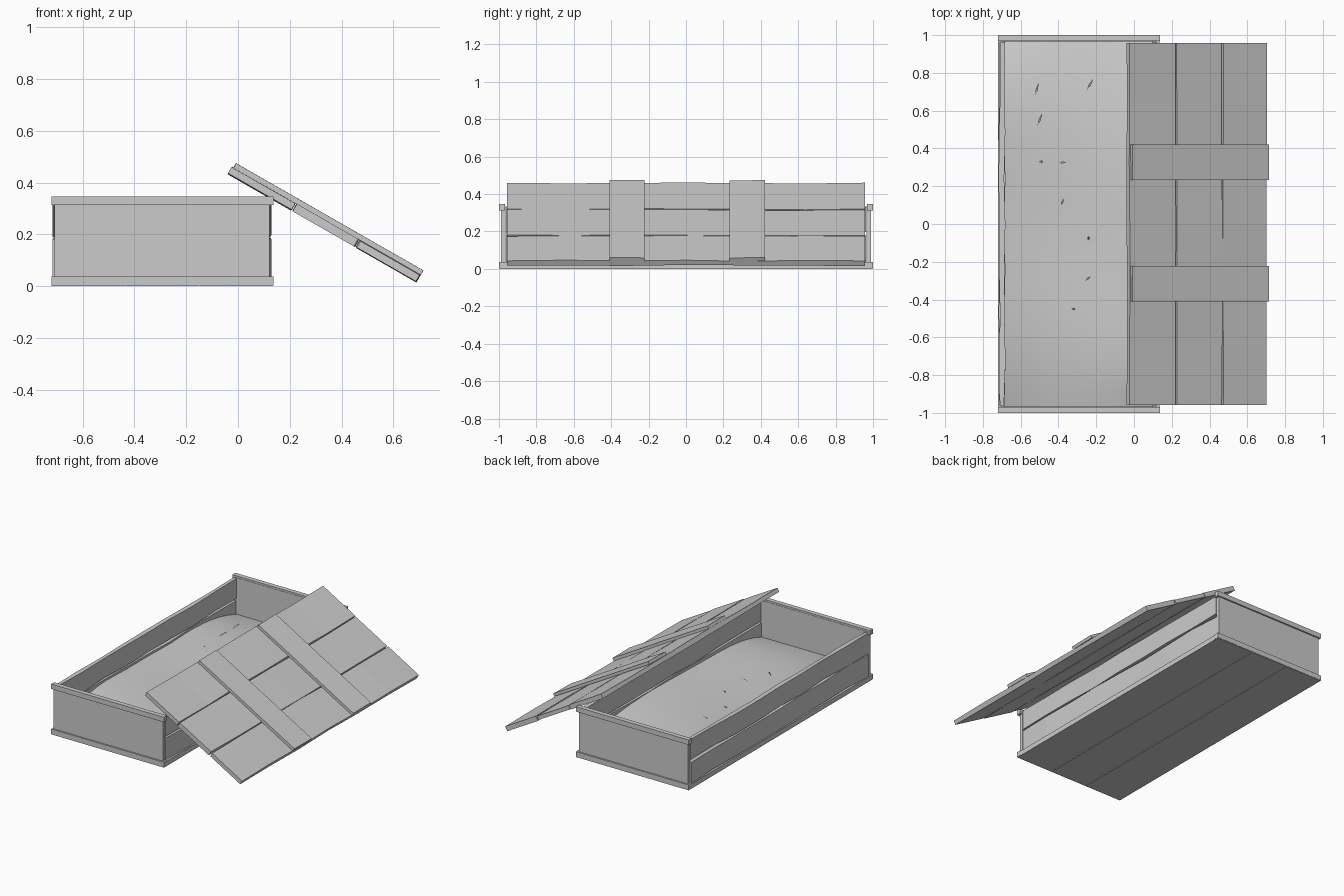
import bpy, bmesh, math, random
from mathutils import Matrix

if "Cube" in bpy.data.objects:
    bpy.data.objects.remove(bpy.data.objects["Cube"])

random.seed(4)


def finish(name, bm):
    bmesh.ops.recalc_face_normals(bm, faces=bm.faces)
    me = bpy.data.meshes.new(name)
    bm.to_mesh(me)
    bm.free()
    ob = bpy.data.objects.new(name, me)
    bpy.context.collection.objects.link(ob)
    return ob


def board(name, x, y, z, segs=1, wear=0.0, matrix=None):
    """Box between (min, max) pairs, cut along y, with slightly worn edges."""
    bm = bmesh.new()
    rings = []
    for i in range(segs + 1):
        yy = y[0] + (y[1] - y[0]) * i / segs
        j = [random.uniform(-wear, wear) for _ in range(4)]
        rings.append([bm.verts.new(p) for p in (
            (x[0] + j[0], yy, z[0] + j[2]), (x[1] + j[1], yy, z[0] + j[2]),
            (x[1] + j[1], yy, z[1] + j[3]), (x[0] + j[0], yy, z[1] + j[3]))])
    for a, b in zip(rings, rings[1:]):
        for k in range(4):
            bm.faces.new((a[k], a[(k + 1) % 4], b[(k + 1) % 4], b[k]))
    bm.faces.new(rings[0])
    bm.faces.new(rings[-1])
    if matrix:
        bm.transform(matrix)
    return finish(name, bm)


# crate floor: three long planks
for i in range(3):
    x0 = -0.719 + i * 0.286
    board(f"floor_plank_{i}", (x0, x0 + 0.283), (-0.998, 0.998), (0.0, 0.034))

# crate ends: panel with a rail above and below
for s, tag in ((-1, "front"), (1, "back")):
    def span(a, b):
        return tuple(sorted((s * a, s * b)))
    board(f"{tag}_end_panel", (-0.708, 0.122), span(0.966, 0.99), (0.01, 0.335))
    board(f"{tag}_bottom_rail", (-0.72, 0.138), span(0.966, 1.0), (0.003, 0.038))
    board(f"{tag}_top_rail", (-0.72, 0.138), span(0.968, 1.0), (0.313, 0.347))

# crate sides: two worn planks each
for x, tag in (((-0.712, -0.685), "left"), ((0.098, 0.125), "right")):
    board(f"{tag}_lower_plank", x, (-0.962, 0.962), (0.037, 0.181), 8, 0.005)
    board(f"{tag}_upper_plank", x, (-0.962, 0.962), (0.193, 0.331), 8, 0.005)


# packing straw: dips at the ends, banked up against the long sides
def straw_height(x, y):
    u = (x + 0.293) / 0.4
    v = y / 0.965
    middle = max(0, 1 - v ** 4)
    return 0.085 + middle * (0.05 + 0.035 * u * u + 0.006 * math.sin(5 * y + 3 * x))


bm = bmesh.new()
bmesh.ops.create_grid(bm, x_segments=10, y_segments=22, size=1)
for v in bm.verts:
    x, y = -0.293 + v.co.x * 0.393, v.co.y * 0.965
    v.co = (x, y, straw_height(x, y))
straw = finish("straw_bed", bm)
for p in straw.data.polygons:
    p.use_smooth = True

# loose straw slivers: x, y, length, heading
slivers = [(-0.515, 0.71, 0.08, 75), (-0.235, 0.735, 0.08, 60), (-0.5, 0.55, 0.08, 68),
           (-0.49, 0.33, 0.02, 0), (-0.38, 0.325, 0.045, 8), (-0.38, 0.115, 0.045, 70),
           (-0.24, -0.075, 0.02, 80), (-0.245, -0.29, 0.04, 40), (-0.32, -0.45, 0.02, 0)]
for i, (x, y, ln, ang) in enumerate(slivers):
    bm = bmesh.new()
    vs = [bm.verts.new(p) for p in ((-ln / 2, 0, 0), (0, -0.006, 0.012),
                                    (ln / 2, 0, 0.022), (0, 0.006, 0.016))]
    bm.faces.new(vs)
    bm.transform(Matrix.Translation((x, y, straw_height(x, y)))
                 @ Matrix.Rotation(math.radians(ang), 4, 'Z'))
    finish(f"straw_sliver_{i}", bm)

# leaning lid: three planks and two battens
lean = Matrix.Translation((-0.038, 0, 0.433)) @ Matrix.Rotation(math.radians(29.8), 4, 'Y')
for i, (a, b) in enumerate(((0.0, 0.28), (0.288, 0.563), (0.57, 0.836))):
    board(f"lid_plank_{i}", (a, b), (-0.957, 0.957), (0.0, 0.03), 6, 0.003, lean)
for i, y in enumerate(((-0.41, -0.222), (0.233, 0.422))):
    board(f"lid_batten_{i}", (0.006, 0.838), y, (0.03, 0.05), 1, 0.002, lean)
